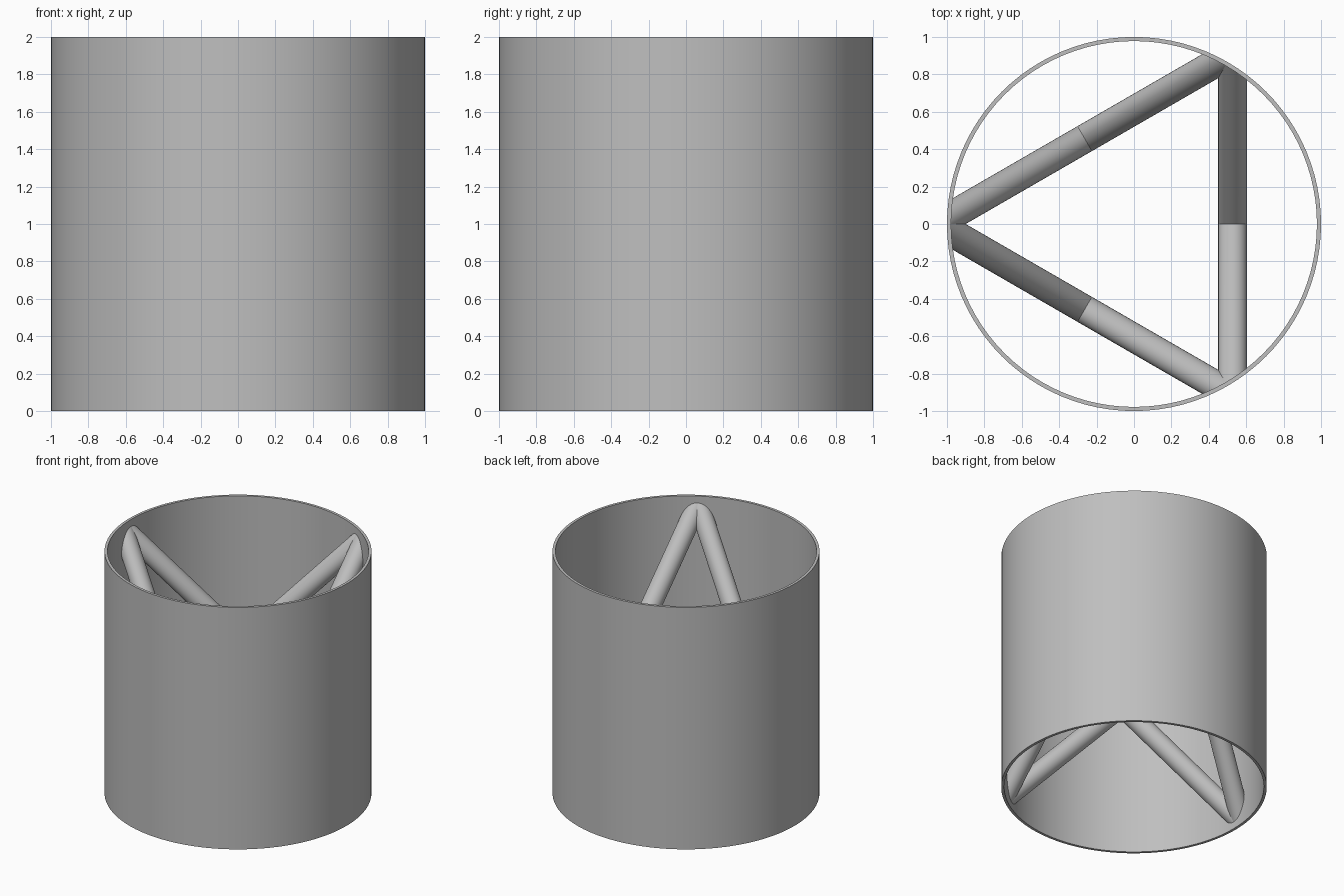
import bpy
import bmesh
from math import sin, cos, pi, sqrt, radians
from mathutils import Matrix

if "Cube" in bpy.data.objects:
    bpy.data.objects.remove(bpy.data.objects["Cube"], do_unlink=True)

HEIGHT = 2.0
OUTER, INNER = 1.0, 0.978
WALL_SIDES = 96
ROD_RADIUS = 0.077
ROD_SIDES = 32
ROD_OFFSET = 0.527      # distance of each brace plane from the centre axis
ROD_REACH = 0.985       # rods end just inside the wall thickness

grey = bpy.data.materials.new("plain grey")
grey.use_nodes = True
COLOUR = (0.52, 0.52, 0.52, 1.0)
grey.diffuse_color = COLOUR
grey.node_tree.nodes["Principled BSDF"].inputs["Base Color"].default_value = COLOUR


def finish(bm, name):
    """Turn a bmesh into a smooth-shaded grey object."""
    bmesh.ops.recalc_face_normals(bm, faces=bm.faces)
    mesh = bpy.data.meshes.new(name)
    bm.to_mesh(mesh)
    bm.free()
    mesh.materials.append(grey)
    obj = bpy.data.objects.new(name, mesh)
    bpy.context.collection.objects.link(obj)
    bpy.ops.object.select_all(action="DESELECT")
    obj.select_set(True)
    bpy.context.view_layer.objects.active = obj
    bpy.ops.object.shade_smooth_by_angle(angle=radians(35))
    return obj


def loft(bm, rings, closed):
    """Bridge neighbouring rings of vertices with quads."""
    pairs = list(zip(rings, rings[1:]))
    if closed:
        pairs.append((rings[-1], rings[0]))
    for a, b in pairs:
        for i in range(len(a)):
            j = (i + 1) % len(a)
            bm.faces.new((a[i], a[j], b[j], b[i]))


# Open tube: a thin rectangular section swept round the axis
bm = bmesh.new()
section = [(OUTER, 0), (OUTER, HEIGHT), (INNER, HEIGHT), (INNER, 0)]
angles = [2 * pi * i / WALL_SIDES for i in range(WALL_SIDES)]
loft(bm, [[bm.verts.new((r * cos(a), r * sin(a), z)) for a in angles]
          for r, z in section], closed=True)
finish(bm, "outer_tube")


def brace_rod(name, turn, slope):
    """A 45 degree rod whose ends are trimmed to the curve of the wall."""
    bm = bmesh.new()
    rings = []
    for end in (-1, 1):
        ring = []
        for i in range(ROD_SIDES):
            a = 2 * pi * i / ROD_SIDES
            x = ROD_OFFSET + ROD_RADIUS * cos(a)
            y = end * sqrt(ROD_REACH ** 2 - x ** 2)
            z = HEIGHT / 2 + slope * y + sqrt(2) * ROD_RADIUS * sin(a)
            ring.append(bm.verts.new((x, y, z)))
        rings.append(ring)
    loft(bm, rings, closed=False)
    for ring in rings:
        bm.faces.new(ring)
    bm.transform(Matrix.Rotation(turn, 4, "Z"))
    finish(bm, name)


# Three crossed pairs of braces forming a triangle in plan
for side, label in enumerate(("left", "back_right", "front_right")):
    for slope, way in ((1, "rising"), (-1, "falling")):
        brace_rod(f"{label}_{way}_brace", side * 2 * pi / 3, slope)
